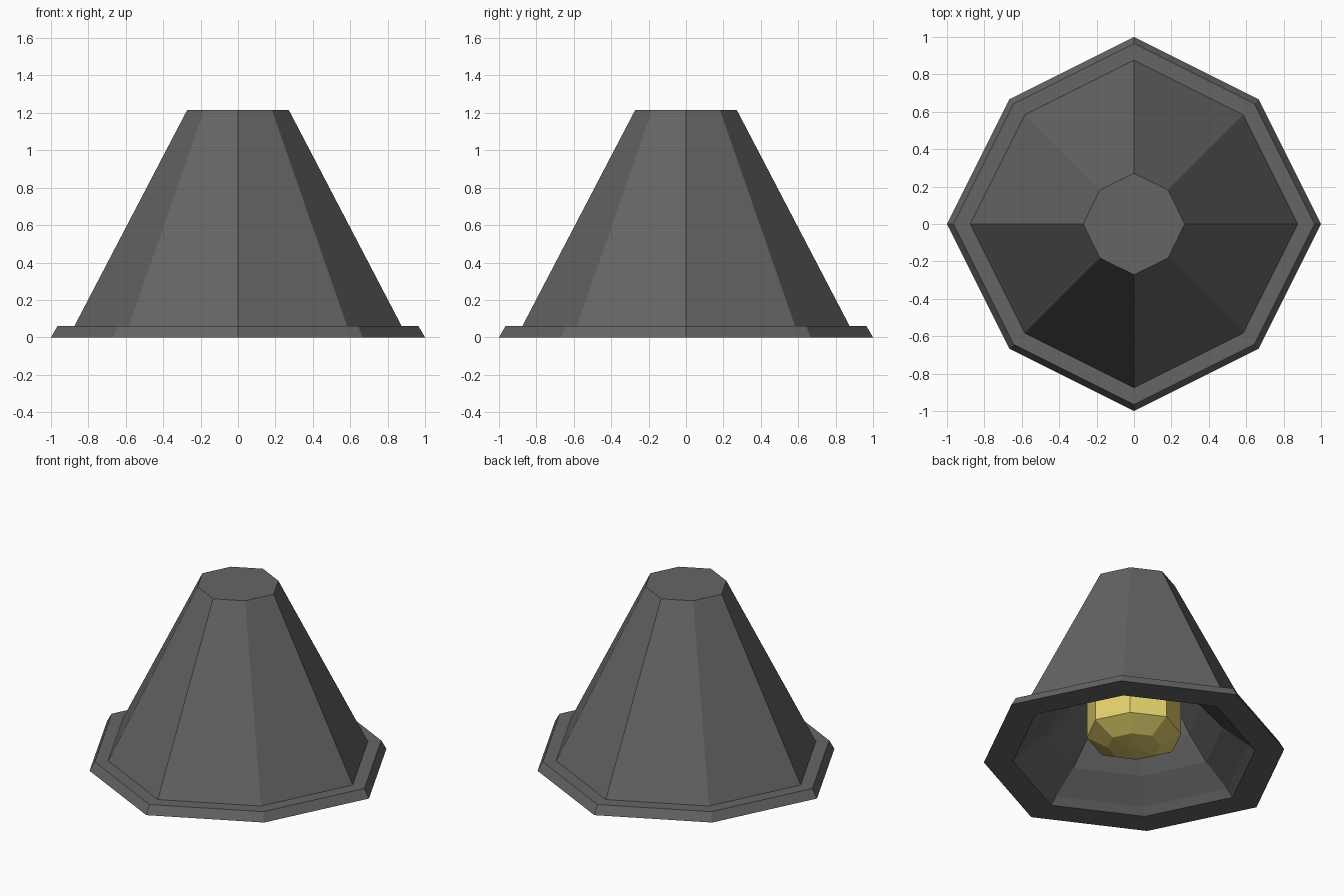
import bpy, bmesh

if "Cube" in bpy.data.objects:
    bpy.data.objects.remove(bpy.data.objects["Cube"])

# Eight-sided outline: unit axis points, diagonals at two thirds
D = 0.6667
OCTAGON = [(1, 0), (D, D), (0, 1), (-D, D), (-1, 0), (-D, -D), (0, -1), (D, -D)]


def material(name, rgb):
    mat = bpy.data.materials.new(name)
    mat.diffuse_color = (*rgb, 1)
    mat.use_nodes = True
    mat.node_tree.nodes["Principled BSDF"].inputs["Base Color"].default_value = mat.diffuse_color
    return mat


def stacked_rings(name, profile, mat):
    """Skin octagon rings through (radius, z) pairs and cap both ends."""
    bm = bmesh.new()
    rings = [[bm.verts.new((x * r, y * r, z)) for x, y in OCTAGON]
             for r, z in profile]
    for a, b in zip(rings, rings[1:]):
        for i in range(8):
            j = (i + 1) % 8
            bm.faces.new((a[i], a[j], b[j], b[i]))
    bm.faces.new(rings[0][::-1])
    bm.faces.new(rings[-1])
    bmesh.ops.recalc_face_normals(bm, faces=bm.faces)
    mesh = bpy.data.meshes.new(name)
    bm.to_mesh(mesh)
    bm.free()
    mesh.materials.append(mat)
    obj = bpy.data.objects.new(name, mesh)
    bpy.context.collection.objects.link(obj)
    return obj


grey = material("dark_grey", (0.13, 0.13, 0.13))
yellow = material("bulb_yellow", (0.75, 0.62, 0.15))

# Lamp shade: ceiling of the hollow, down the inside, round the rim, up the outside
stacked_rings("lamp_shade", [
    (0.30, 0.55), (0.45, 0.33), (0.59, 0.175), (0.76, 0.045), (0.806, 0),
    (1.0, 0), (0.965, 0.06), (0.875, 0.06), (0.272, 1.215)], grey)

# Bulb hanging inside the hollow
stacked_rings("bulb", [
    (0.04, 0.05), (0.175, 0.068), (0.314, 0.145), (0.314, 0.41), (0.175, 0.52)], yellow)
